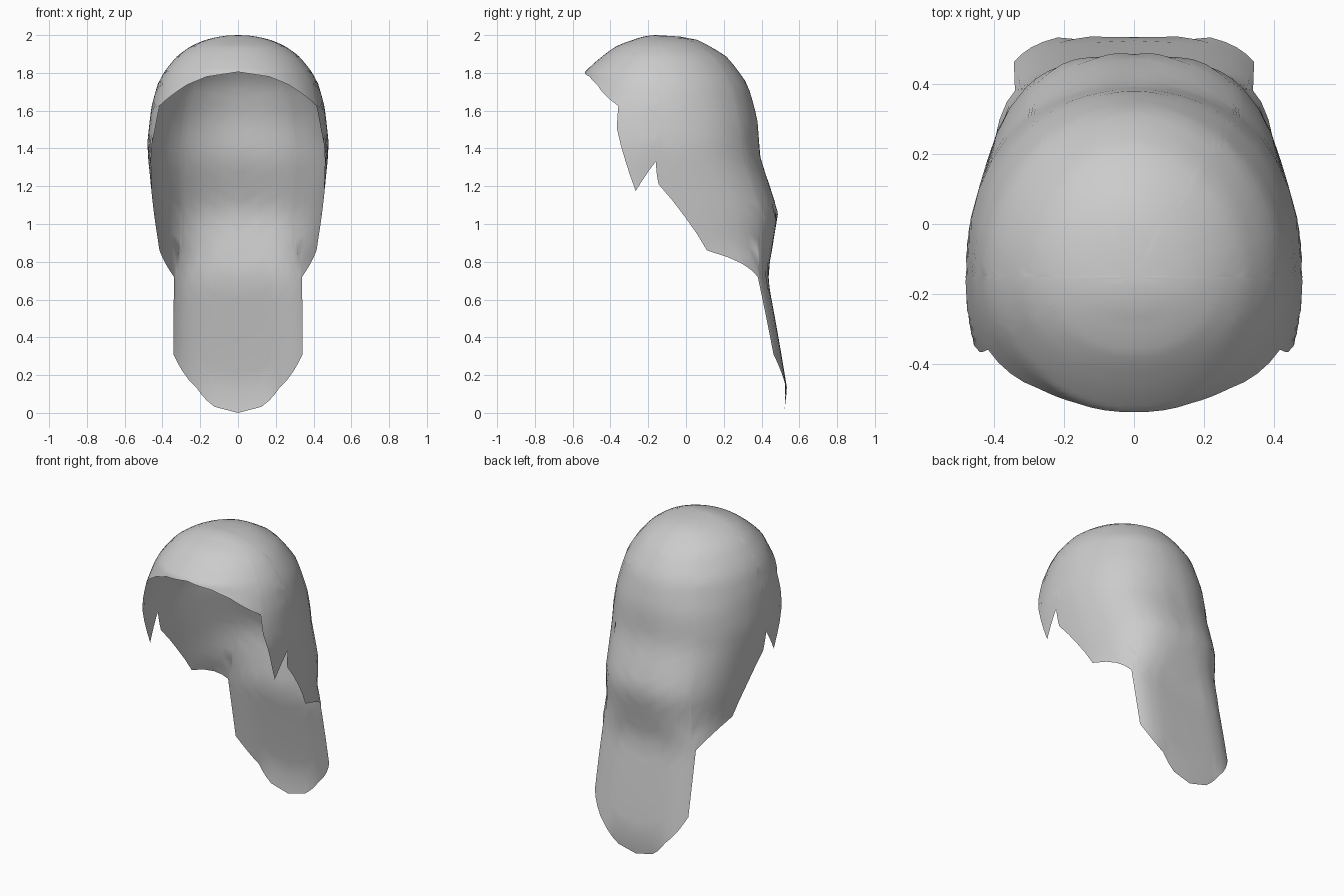
import bpy, bmesh
from math import sin, cos, atan2, sqrt

if "Cube" in bpy.data.objects:
    bpy.data.objects.remove(bpy.data.objects["Cube"])

MID_Y = -0.15   # depth of the widest line of the head
ROWS, SPLITS = 30, 4

# Horizontal sections: z, front y, back y, half width, squareness
SECTIONS = [
    (2.00, -0.15, -0.15, 0.00, 2.0),
    (1.975, -0.28, 0.06, 0.17, 2.0),
    (1.94, -0.37, 0.125, 0.25, 2.0),
    (1.89, -0.44, 0.21, 0.32, 2.0),
    (1.805, -0.535, 0.28, 0.39, 2.0),
    (1.74, -0.555, 0.325, 0.425, 2.05),
    (1.625, -0.62, 0.36, 0.457, 2.1),
    (1.55, -0.64, 0.378, 0.467, 2.2),
    (1.43, -0.66, 0.387, 0.48, 2.3),
    (1.34, -0.66, 0.395, 0.475, 2.4),
    (1.06, -0.66, 0.488, 0.448, 2.7),
    (0.86, -0.66, 0.455, 0.425, 3.2),
    (0.72, -0.66, 0.43, 0.415, 5.0),
    (0.13, -0.66, 0.535, 0.45, 5.0),
    (0.00, -0.66, 0.52, 0.45, 5.0),
]

# Lower rim of one half, from the fringe round to the tip of the back panel
RIM = [(0, -0.535, 1.805), (0.165, -0.51, 1.78), (0.27, -0.465, 1.735),
       (0.41, -0.355, 1.625), (0.43, -0.36, 1.5), (0.45, -0.265, 1.175),
       (0.465, -0.16, 1.33), (0.46, -0.145, 1.21), (0.415, 0.11, 0.86),
       (0.345, 0.39, 0.72), (0.345, 0.47, 0.31), (0.22, 0.54, 0.13),
       (0, 0.52, 0)]


def section(z):
    for a, b in zip(SECTIONS, SECTIONS[1:]):
        if z >= b[0] - 1e-6:
            qa, qb, q = (sqrt(max(0, 2 - h)) for h in (a[0], b[0], z))
            f = (q - qa) / (qb - qa)
            return [p + (r - p) * f for p, r in zip(a[1:], b[1:])]
    return SECTIONS[-1][1:]


def angle_of(x, y, z):
    front, back, w, n = section(z)
    v = (y - MID_Y) / ((back - MID_Y) if y > MID_Y else (MID_Y - front))
    return atan2((x / w) ** (n / 2), abs(v) ** (n / 2) * (1 if v > 0 else -1))


def surface(angle, z):
    front, back, w, n = section(z)
    s, c = max(0, sin(angle)), cos(angle)
    if s < 1e-6:
        s = 0
    depth = (back - MID_Y) if c > 0 else (front - MID_Y)
    return (w * s ** (2 / n), MID_Y + depth * abs(c) ** (2 / n), z)


# Columns hang from the crown down to the rim
rim = [(angle_of(*p), p[2]) for p in RIM]
columns = []
for (a0, z0), (a1, z1) in zip(rim, rim[1:]):
    for k in range(SPLITS):
        f = k / SPLITS
        columns.append((a0 + (a1 - a0) * f, z0 + (z1 - z0) * f))
columns.append(rim[-1])

bm = bmesh.new()
crown = bm.verts.new((0, MID_Y, 2))
grid = []
for angle, low in columns:
    grid.append([bm.verts.new(surface(angle, 2 - (2 - low) * (r / ROWS) ** 1.6))
                 for r in range(1, ROWS + 1)])
for left, right in zip(grid, grid[1:]):
    bm.faces.new((crown, left[0], right[0]))
    for r in range(ROWS - 1):
        bm.faces.new((left[r], left[r + 1], right[r + 1], right[r]))

mesh = bpy.data.meshes.new("hair_shell")
bm.to_mesh(mesh)
bm.free()
for p in mesh.polygons:
    p.use_smooth = True
hair = bpy.data.objects.new("hair_shell", mesh)
bpy.context.collection.objects.link(hair)

# Mirrored other half
mirror = hair.modifiers.new("mirror", 'MIRROR')
mirror.use_axis[0] = True
mirror.merge_threshold = 0.0005
